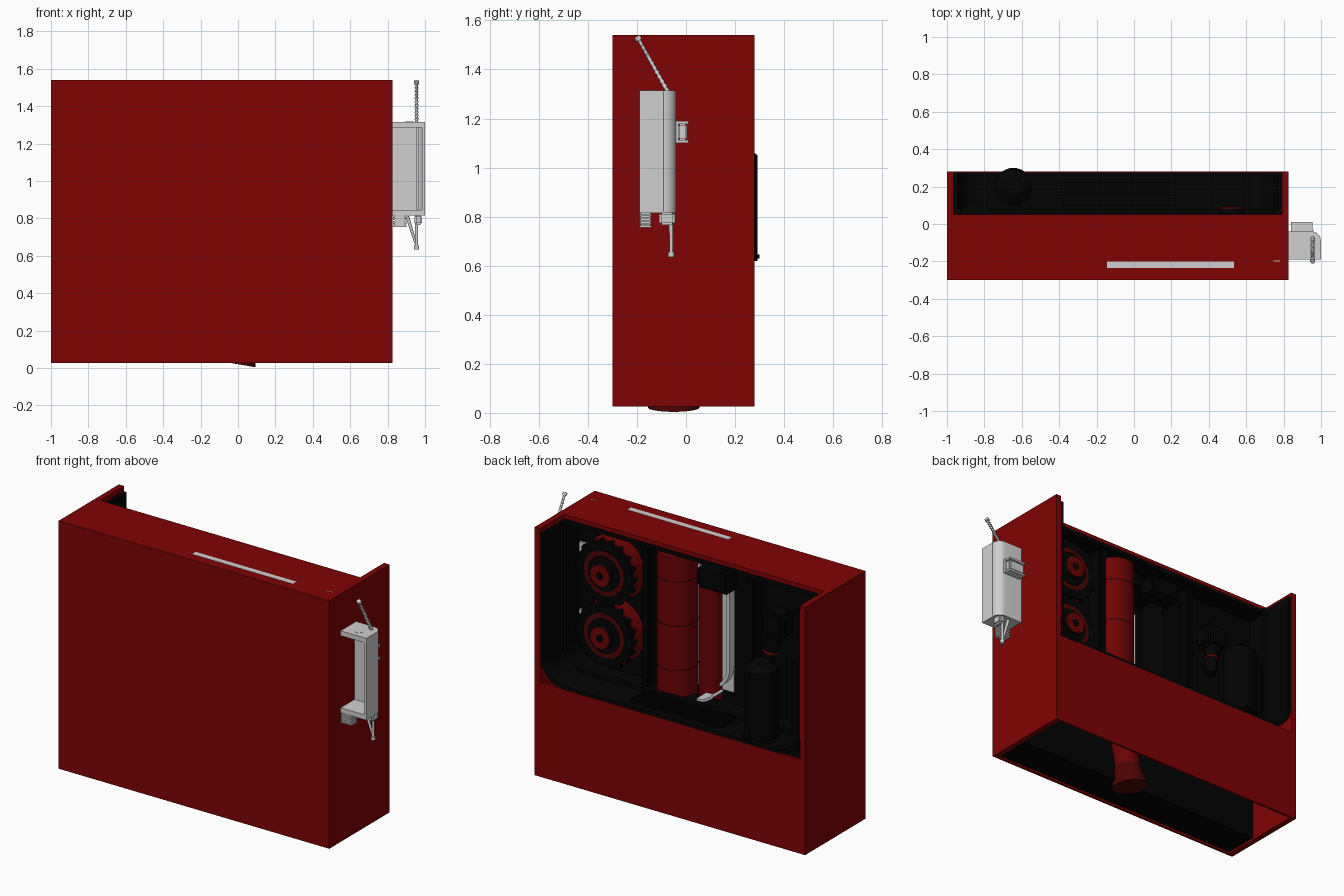
import bpy, bmesh, math
from mathutils import Vector

if "Cube" in bpy.data.objects:
    bpy.data.objects.remove(bpy.data.objects["Cube"])


def material(name, rgb):
    m = bpy.data.materials.new(name)
    m.use_nodes = True
    m.diffuse_color = (*rgb, 1)
    m.node_tree.nodes["Principled BSDF"].inputs["Base Color"].default_value = (*rgb, 1)
    return m


RED = material("deep red", (0.213, 0.001, 0.001))
INNER_RED = material("inner red", (0.15, 0.001, 0.001))
DARK_RED = material("dark red", (0.075, 0.001, 0.001))
BLACK = material("matt black", (0.0008, 0.0008, 0.0008))
GREY = material("light grey", (0.63, 0.63, 0.63))


def finish(name, bm, mat, smooth=False):
    bmesh.ops.recalc_face_normals(bm, faces=bm.faces)
    me = bpy.data.meshes.new(name)
    bm.to_mesh(me)
    bm.free()
    me.materials.append(mat)
    ob = bpy.data.objects.new(name, me)
    bpy.context.scene.collection.objects.link(ob)
    if smooth:
        bpy.ops.object.select_all(action='DESELECT')
        ob.select_set(True)
        bpy.context.view_layer.objects.active = ob
        bpy.ops.object.shade_smooth_by_angle(angle=math.radians(35))
    return ob


def box(name, mat, x, y, z, bevel=0):
    """Box given by its (low, high) range on each axis."""
    bm = bmesh.new()
    bmesh.ops.create_cube(bm, size=1)
    for v in bm.verts:
        v.co = [r[0] + (c + 0.5) * (r[1] - r[0]) for c, r in zip(v.co, (x, y, z))]
    if bevel:
        bmesh.ops.bevel(bm, geom=bm.edges[:], offset=bevel, segments=2, affect='EDGES')
    return finish(name, bm, mat)


def rod(name, mat, a, b, r1, r2=None, sides=32):
    """Round bar or cone from point a to point b."""
    a, b = Vector(a), Vector(b)
    bm = bmesh.new()
    bmesh.ops.create_cone(bm, cap_ends=True, segments=sides, radius1=r1,
                          radius2=r1 if r2 is None else r2, depth=(b - a).length)
    turn = (b - a).to_track_quat('Z', 'Y')
    for v in bm.verts:
        v.co = turn @ v.co + (a + b) / 2
    return finish(name, bm, mat, True)


def extrude(name, mat, outline, vector):
    """Flat outline of points pushed along a vector."""
    bm = bmesh.new()
    face = bm.faces.new([bm.verts.new(p) for p in outline])
    out = bmesh.ops.extrude_face_region(bm, geom=[face])
    bmesh.ops.translate(bm, vec=vector,
                        verts=[g for g in out["geom"] if isinstance(g, bmesh.types.BMVert)])
    return finish(name, bm, mat, True)


def arc(cx, cz, r, start, end, n=8):
    return [(cx + r * math.cos(t), cz + r * math.sin(t))
            for t in (math.radians(start + (end - start) * i / n) for i in range(n + 1))]


# Red outer housing: open bottom, open upper back
box("front_panel", RED, (-1, 0.826), (-0.3, -0.285), (0.027, 1.54))
box("right_panel", RED, (-1, -0.965), (-0.3, 0.28), (0.027, 1.54))
box("left_panel", RED, (0.79, 0.826), (-0.3, 0.28), (0.027, 1.54))
box("top_panel", RED, (-1, 0.826), (-0.3, 0.05), (1.515, 1.54))
box("lower_back_panel", RED, (-1, 0.826), (0.265, 0.28), (0.027, 0.6))
box("top_light_strip", GREY, (-0.145, 0.535), (-0.235, -0.2), (1.535, 1.541))
box("top_slot", GREY, (0.745, 0.78), (-0.2, -0.196), (1.535, 1.541))

# Black inner body with a deep pocket behind the cylinders
box("body_left", BLACK, (0.23, 0.79), (-0.285, -0.07), (0.04, 1.515))
box("body_right", BLACK, (-0.965, -0.28), (-0.285, -0.07), (0.04, 1.515))
box("body_below_pocket", BLACK, (-0.28, 0.23), (-0.285, -0.07), (0.04, 0.5))
box("body_above_pocket", BLACK, (-0.28, 0.23), (-0.285, -0.07), (1.42, 1.515))
box("pocket_back", BLACK, (-0.28, 0.23), (-0.285, -0.275), (0.5, 1.42))
box("recess_ceiling", BLACK, (-0.96, 0.785), (-0.07, 0.055), (1.49, 1.515))


def u_shape(inset, z0, r):
    lo, hi = -0.965 + inset, 0.79 - inset
    return ([(lo, 1.51)] + arc(lo + r, z0 + r, r, 180, 270)
            + arc(hi - r, z0 + r, r, 270, 360) + [(hi, 1.51)])


# Rounded tray in front of the body
loop = u_shape(0, 0.6, 0.16) + u_shape(0.02, 0.62, 0.14)[::-1]
extrude("tray_shell", BLACK, [(x, -0.07, z) for x, z in loop], (0, 0.345, 0))
loop = u_shape(0, 0.6, 0.16) + u_shape(0.04, 0.64, 0.12)[::-1]
extrude("tray_rim", BLACK, [(x, 0.05, z) for x, z in loop], (0, 0.03, 0))
for i in range(5):
    y = 0.09 + i * 0.033
    box("floor_rib", BLACK, (-0.4, 0.22), (y, y + 0.015), (0.615, 0.632))
box("divider_post", BLACK, (0.23, 0.28), (-0.08, 0.03), (0.61, 1.5), 0.01)
box("right_divider", BLACK, (-0.46, -0.41), (-0.08, 0.0), (0.61, 1.5), 0.01)

# Two round reels with toothed rims
for z, bracket_z in ((1.25, 1.28), (0.87, 0.87)):
    cx = 0.52
    rod("reel_drum", INNER_RED, (cx, -0.08, z), (cx, 0.02, z), 0.195)
    rod("reel_rim", BLACK, (cx, 0.0, z), (cx, 0.045, z), 0.185)
    for k in range(18):
        t = k * math.tau / 18
        px, pz = cx + 0.18 * math.cos(t), z + 0.18 * math.sin(t)
        rod("reel_tooth", BLACK, (px, 0.005, pz), (px, 0.042, pz), 0.02, sides=8)
    rod("reel_red_ring", DARK_RED, (cx, 0.04, z), (cx, 0.048, z), 0.135)
    rod("reel_black_ring", BLACK, (cx, 0.04, z), (cx, 0.055, z), 0.105)
    rod("reel_hub", BLACK, (cx, 0.05, z), (cx, 0.084, z), 0.066)
    rod("reel_hub_face", INNER_RED, (cx, 0.084, z), (cx, 0.09, z), 0.066)
    rod("reel_cap", BLACK, (cx, 0.085, z), (cx, 0.094, z), 0.022, sides=16)
    box("reel_bracket", GREY, (0.71, 0.76), (-0.08, -0.055), (bracket_z, bracket_z + 0.06))

# Large red cylinder with a slanted lower end
rod("large_cylinder", INNER_RED, (0.1, -0.06, 0.58), (0.1, -0.06, 1.47), 0.115)
for z in (0.78, 1.05, 1.32):
    rod("cylinder_seam", BLACK, (0.1, -0.06, z), (0.1, -0.06, z + 0.003), 0.116)
rod("lower_cylinder", INNER_RED, (0.1, -0.05, 0.64), (0.01, -0.05, 0.14), 0.08)
rod("lower_cylinder_flare", DARK_RED, (0.012, -0.05, 0.15), (-0.01, -0.05, 0.022), 0.08, 0.105)

# Small red cylinder deep in the pocket, with its grey cradle
rod("small_cylinder", INNER_RED, (-0.03, -0.195, 0.52), (-0.03, -0.195, 1.3), 0.066)
rod("small_cylinder_cap", BLACK, (-0.03, -0.195, 1.3), (-0.03, -0.195, 1.4), 0.05)
box("valve_block", BLACK, (-0.31, -0.1), (-0.07, 0.045), (1.33, 1.46), 0.015)
box("cradle_back", GREY, (-0.14, 0.12), (-0.274, -0.264), (0.58, 1.3))
hook = [(-0.165, 1.3)] + arc(-0.015, 0.76, 0.15, 180, 270) + [(0.05, 0.61)]
inner = [(0.05, 0.63)] + arc(-0.015, 0.76, 0.13, 270, 180) + [(-0.145, 1.3)]
extrude("cradle_hook", GREY, [(x, -0.23, z) for x, z in hook + inner], (0, 0.045, 0))
foot = arc(-0.12, 0.775, 0.13, 215, 275) + arc(-0.12, 0.775, 0.115, 275, 215)
extrude("cradle_foot", GREY, [(x, -0.04, z) for x, z in foot], (0, 0.095, 0))

# Black tanks and nozzle on the right
rod("tank", BLACK, (-0.645, 0.195, 0.62), (-0.645, 0.195, 1.05), 0.097)
rod("tank_shoulder", BLACK, (-0.645, 0.195, 1.05), (-0.645, 0.195, 1.085), 0.097, 0.05)
rod("tank_base", BLACK, (-0.645, 0.2, 0.63), (-0.645, 0.2, 0.645), 0.1)
rod("rear_tank", BLACK, (-0.84, 0.04, 0.64), (-0.84, 0.04, 1.1), 0.085)
box("pump_block", BLACK, (-0.68, -0.53), (-0.08, 0.04), (1.15, 1.3), 0.02)
rod("pump_nozzle", BLACK, (-0.6, 0.0, 1.15), (-0.56, 0.03, 0.95), 0.045, 0.03)
rod("nozzle_band", INNER_RED, (-0.582, 0.013, 1.065), (-0.58, 0.015, 1.053), 0.043)


# Grey side device: open at the front, rounded outer back corner
def device_outline(inset):
    r = 0.05 - inset
    hi, back = 0.999 - inset, -0.04 - inset
    return [(hi, -0.19)] + arc(hi - r, back - r, r, 0, 90) + [(0.825, back)]


wall = device_outline(0) + device_outline(0.015)[::-1]
extrude("device_shell", GREY, [(x, y, 0.815) for x, y in wall], (0, 0, 0.5))
plate = device_outline(0) + [(0.825, -0.19)]
for z in (0.815, 1.285):
    extrude("device_end_plate", GREY, [(x, y, z) for x, y in plate], (0, 0, 0.03))
box("device_seam", BLACK, (0.99, 0.9995), (-0.0935, -0.0915), (0.82, 1.31))
rod("device_top_knob", GREY, (0.915, -0.14, 1.31), (0.915, -0.14, 1.317), 0.022, sides=20)
box("device_inner_rail", GREY, (0.955, 0.965), (-0.14, -0.05), (0.84, 1.29))
box("latch_base", GREY, (0.85, 0.96), (-0.045, -0.03), (1.1, 1.19))
box("latch_body", GREY, (0.84, 0.95), (-0.035, 0.005), (1.11, 1.18), 0.008)
for z in (1.1, 1.178):
    box("latch_flange", GREY, (0.84, 0.955), (-0.04, 0.01), (z, z + 0.012))
for i in range(5):
    z = 0.755 + i * 0.012
    box("vent_fin", GREY, (0.83, 0.9), (-0.19, -0.14), (z, z + 0.008))
box("vent_core", GREY, (0.84, 0.89), (-0.185, -0.145), (0.76, 0.82))
box("lower_mount", GREY, (0.945, 0.985), (-0.11, -0.045), (0.765, 0.82), 0.01)
rod("lower_strut", GREY, (0.905, -0.065, 0.81), (0.952, -0.06, 0.66), 0.01, 0.006, sides=12)
rod("lower_rod", GREY, (0.955, -0.06, 0.82), (0.955, -0.06, 0.65), 0.008, sides=12)
rod("lower_rod_tip", GREY, (0.955, -0.06, 0.655), (0.955, -0.06, 0.635), 0.013, sides=12)

# Ringed aerial leaning to the front
foot, tip = Vector((0.955, -0.075, 1.31)), Vector((0.955, -0.2, 1.535))
rod("aerial", GREY, foot, tip, 0.007, sides=12)
for i in range(12):
    a = foot.lerp(tip, i / 12)
    rod("aerial_ring", GREY, a, a.lerp(tip, 0.05), 0.011, 0.008, sides=12)
rod("aerial_tip", GREY, foot.lerp(tip, 0.93), tip, 0.013, sides=12)
